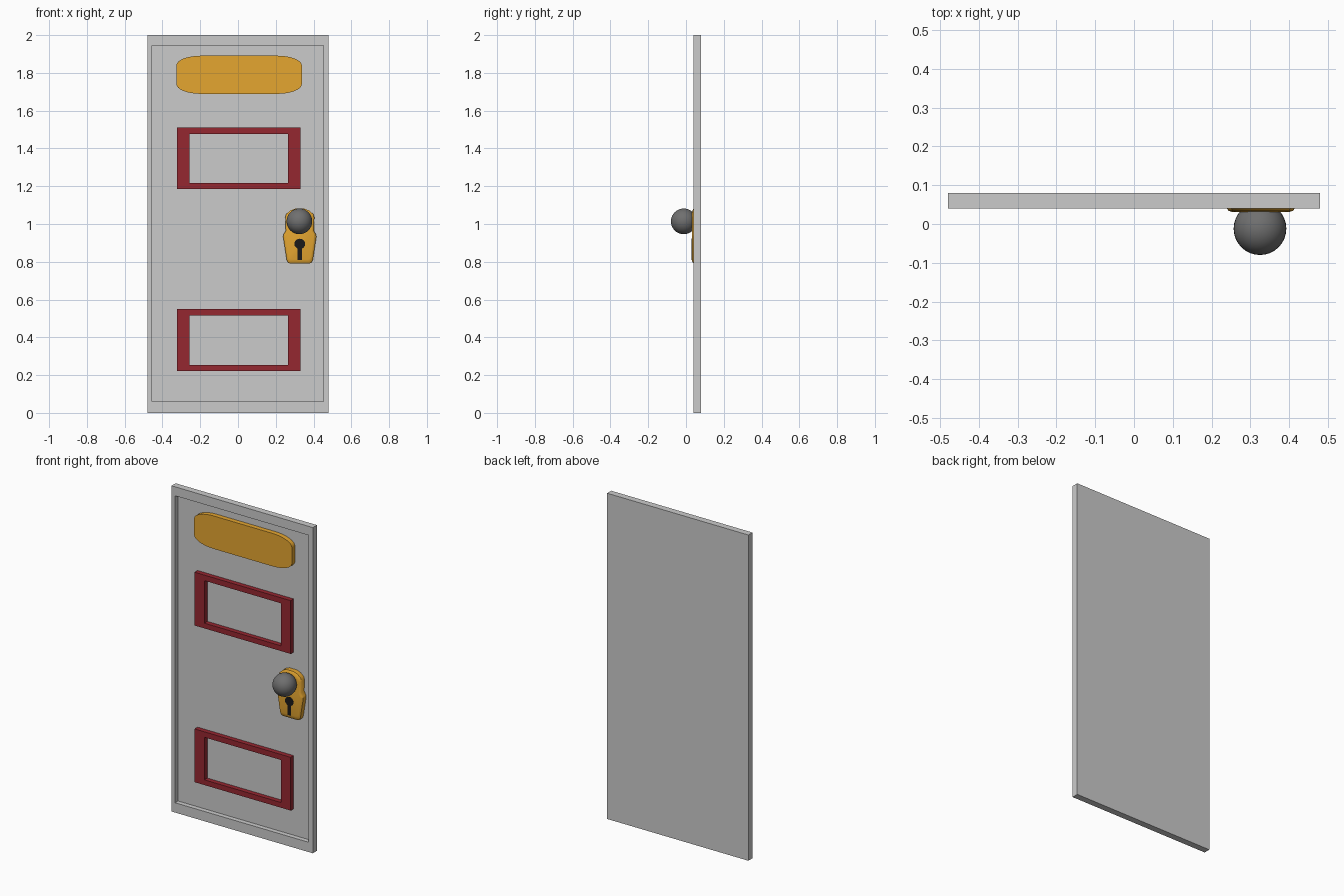
import bpy, bmesh, math

if "Cube" in bpy.data.objects:
    bpy.data.objects.remove(bpy.data.objects["Cube"])


def material(name, rgb):
    m = bpy.data.materials.new(name)
    m.diffuse_color = (*rgb, 1)
    m.use_nodes = True
    m.node_tree.nodes["Principled BSDF"].inputs["Base Color"].default_value = m.diffuse_color
    return m


ORANGE = material("orange", (0.78, 0.38, 0.03))
RED = material("dark_red", (0.3, 0.02, 0.03))
DARK = material("dark_grey", (0.16, 0.16, 0.16))
BLACK = material("black", (0.01, 0.01, 0.01))


def rect(x0, x1, z0, z1):
    return [(x0, z0), (x1, z0), (x1, z1), (x0, z1)]


def scaled(pts, s, c):
    return [(c[0] + (x - c[0]) * s, c[1] + (z - c[1]) * s) for x, z in pts]


def arc(cx, cz, rx, rz, a0, a1, n):
    return [(cx + rx * math.cos(math.radians(a0 + (a1 - a0) * i / n)),
             cz + rz * math.sin(math.radians(a0 + (a1 - a0) * i / n)))
            for i in range(n + 1)]


def loft(name, loops, mat=None, closed=False):
    """Join (outline, y) loops with quads; cap the ends unless closed."""
    bm = bmesh.new()
    rings = [[bm.verts.new((x, y, z)) for x, z in pts] for pts, y in loops]
    pairs = list(zip(rings, rings[1:]))
    if closed:
        pairs.append((rings[-1], rings[0]))
    else:
        bm.faces.new(rings[0])
        bm.faces.new(rings[-1])
    for a, b in pairs:
        n = len(a)
        for i in range(n):
            j = (i + 1) % n
            bm.faces.new((a[i], a[j], b[j], b[i]))
    bmesh.ops.recalc_face_normals(bm, faces=bm.faces)
    me = bpy.data.meshes.new(name)
    bm.to_mesh(me)
    bm.free()
    ob = bpy.data.objects.new(name, me)
    bpy.context.collection.objects.link(ob)
    if mat:
        me.materials.append(mat)
    return ob


def smooth(ob, angle=30):
    bpy.ops.object.select_all(action='DESELECT')
    ob.select_set(True)
    bpy.context.view_layer.objects.active = ob
    bpy.ops.object.shade_smooth_by_angle(angle=math.radians(angle))


FRONT, FLOOR, BACK = 0.04, 0.069, 0.08

# Door slab with a shallow recess in its front
outer = rect(-0.48, 0.48, 0, 2)
inner = rect(-0.455, 0.452, 0.06, 1.945)
loft("door_slab", [(outer, BACK), (outer, FRONT), (inner, FRONT), (inner, FLOOR)])

# Two rectangular panel mouldings
for name, z in (("lower_panel_frame", 0.222), ("upper_panel_frame", 1.184)):
    o = rect(-0.323, 0.33, z, z + 0.327)
    h = rect(-0.257, 0.264, z + 0.032, z + 0.293)
    loft(name, [(o, FLOOR), (o, FRONT), (h, FRONT), (h, FLOOR)], RED, closed=True)

# Rounded plaque at the top
plaque = []
for sx, sz, a in ((1, 1, 0), (-1, 1, 90), (-1, -1, 180), (1, -1, 270)):
    plaque += arc(0.006 + sx * 0.2, 1.79 + sz * 0.05, 0.132, 0.051, a, a + 90, 8)
smooth(loft("top_plaque", [(plaque, FLOOR), (plaque, FRONT)], ORANGE))

# Lock plate: half outline mirrored about its centre line, gently domed
CX = 0.327
half = [(0.05, 0.79), (0.062, 0.795), (0.069, 0.81), (0.088, 0.932), (0.086, 0.945),
        (0.074, 0.965), (0.077, 1.035), (0.072, 1.052), (0.05, 1.071), (0.025, 1.081)]
plate = [(CX + x, z) for x, z in half] + [(CX - x, z) for x, z in reversed(half)]
mid = (CX, 0.93)
smooth(loft("lock_plate", [(plate, FLOOR), (plate, FRONT),
                           (scaled(plate, 0.94, mid), 0.034),
                           (scaled(plate, 0.84, mid), 0.031)], ORANGE), 40)

# Keyhole: round top with a flared slot
key = arc(CX, 0.895, 0.029, 0.027, -65, 245, 20) + [(CX - 0.011, 0.81), (CX + 0.011, 0.81)]
loft("keyhole", [(key, 0.04), (key, 0.03)], BLACK)

# Round knob
bpy.ops.mesh.primitive_uv_sphere_add(segments=32, ring_count=16, radius=0.068,
                                     location=(0.325, -0.012, 1.014))
knob = bpy.context.object
knob.name = "knob"
knob.data.materials.append(DARK)
smooth(knob, 60)
